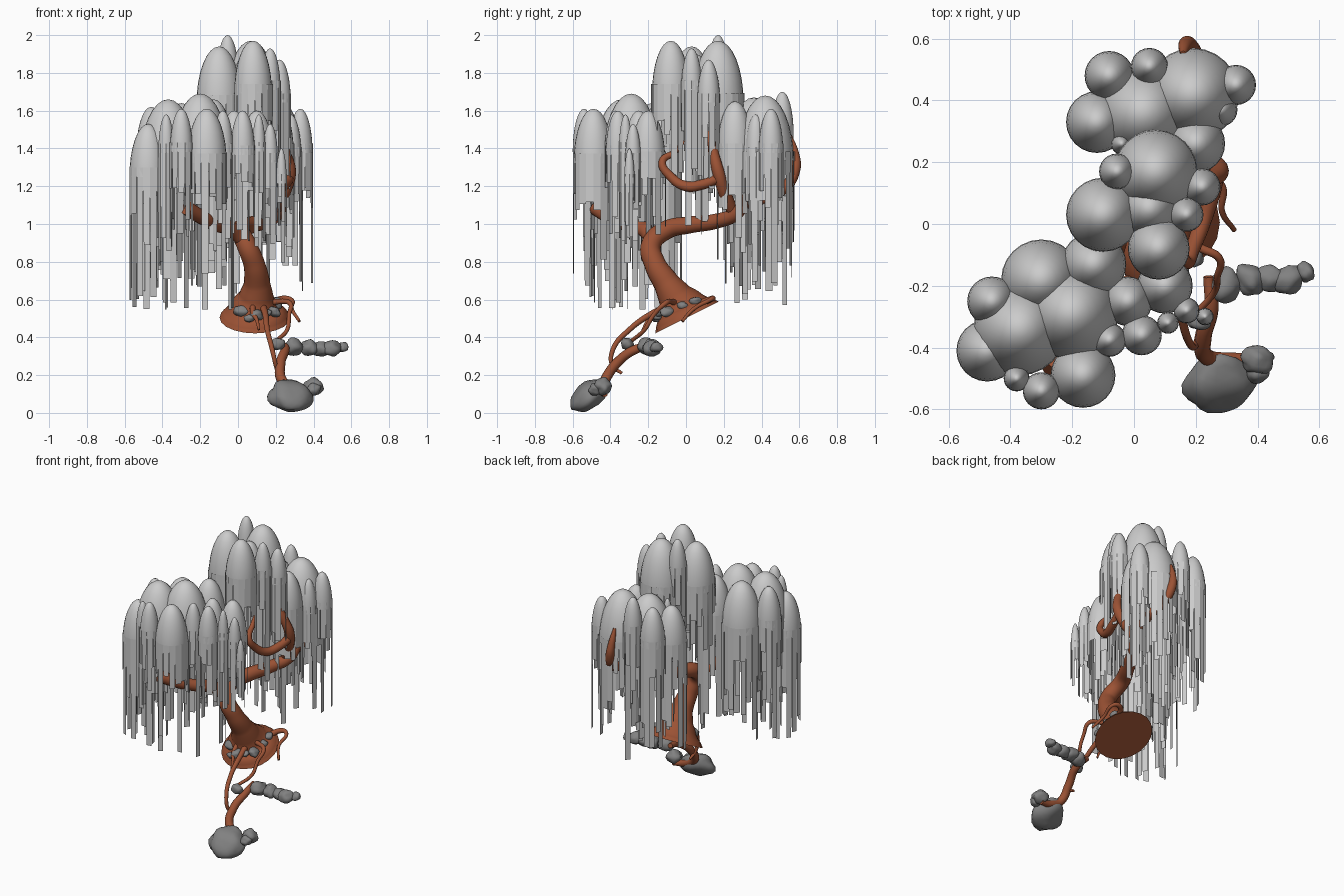
import bpy, bmesh, math, random
from mathutils import Vector, Matrix, Euler, noise

random.seed(7)


def material(name, rgb):
    m = bpy.data.materials.new(name)
    m.diffuse_color = (*rgb, 1)
    return m


BARK = material("bark", (0.33, 0.085, 0.035))
STONE = material("stone", (0.22, 0.22, 0.22))


def add_mesh(name, bm, mat=None):
    me = bpy.data.meshes.new(name)
    bm.to_mesh(me)
    bm.free()
    ob = bpy.data.objects.new(name, me)
    bpy.context.collection.objects.link(ob)
    if mat:
        me.materials.append(mat)
    return ob


def tube(name, pts, sides=4):
    """Tapered round limb through (x, y, z, radius) points."""
    cu = bpy.data.curves.new(name, 'CURVE')
    cu.dimensions = '3D'
    cu.bevel_depth = 1
    cu.bevel_resolution = sides
    cu.resolution_u = 8
    cu.use_fill_caps = True
    sp = cu.splines.new('BEZIER')
    sp.bezier_points.add(len(pts) - 1)
    for bp, (x, y, z, r) in zip(sp.bezier_points, pts):
        bp.co = (x, y, z)
        bp.radius = r
        bp.handle_left_type = bp.handle_right_type = 'AUTO'
    cu.materials.append(BARK)
    ob = bpy.data.objects.new(name, cu)
    bpy.context.collection.objects.link(ob)
    return ob


def fronds(name, domes, bottom):
    """Tall leaf domes (x, y, radius, top) with ragged hanging strips."""
    bm = bmesh.new()
    for x, y, r, top in domes:
        h = 0.15 + 1.3 * r
        z0 = top - h
        n = max(8, round(2 * math.pi * r / 0.038))
        # smooth half-ellipsoid cap
        seg, rings = 24, 8
        rows = [[bm.verts.new((x + r * math.cos(t) * math.cos(a), y + r * math.cos(t) * math.sin(a),
                               z0 + h * math.sin(t)))
                 for a in (2 * math.pi * i / seg for i in range(seg))]
                for t in (math.pi / 2 * k / rings for k in range(rings))]
        tip = bm.verts.new((x, y, top))
        for k in range(rings):
            for i in range(seg):
                j = (i + 1) % seg
                if k < rings - 1:
                    f = bm.faces.new((rows[k][i], rows[k][j], rows[k + 1][j], rows[k + 1][i]))
                else:
                    f = bm.faces.new((rows[k][i], rows[k][j], tip))
                f.smooth = True
        # flat strips of random length around the rim
        for i in range(n):
            a, b = 2 * math.pi * i / n, 2 * math.pi * (i + 1) / n
            rr = r * random.uniform(0.99, 1.05)
            z1 = z0 - (z0 - bottom) * (0.2 + 0.8 * random.random() ** 1.8)
            p = Vector((x + rr * math.cos(a), y + rr * math.sin(a), 0))
            q = Vector((x + rr * math.cos(b), y + rr * math.sin(b), 0))
            taper = random.uniform(0, 0.12)
            p2, q2 = p.lerp(q, taper), q.lerp(p, taper)
            bm.faces.new([bm.verts.new((v.x, v.y, z)) for v, z in
                          ((p, z0 + 0.05), (p2, z1), (q2, z1), (q, z0 + 0.05))])
    add_mesh(name, bm)


def rock(name, loc, size, rot=(0, 0, 0)):
    bm = bmesh.new()
    bmesh.ops.create_icosphere(bm, subdivisions=3, radius=1)
    seed = Vector((random.random() * 50, random.random() * 50, 0))
    for v in bm.verts:
        v.co *= 1 + 0.25 * noise.noise(v.co * 1.3 + seed)
    for f in bm.faces:
        f.smooth = True
    bm.transform(Matrix.LocRotScale(Vector(loc), Euler(rot), Vector(size)))
    add_mesh(name, bm, STONE)


# trunk with flared foot, bending into the back limb
tube("trunk", [(.09, .005, .505, .188), (.09, -.005, .525, .172), (.09, -.025, .565, .128),
               (.097, -.06, .62, .092), (.1, -.105, .69, .069), (.085, -.165, .79, .057),
               (.045, -.185, .89, .053), (.015, -.11, .965, .05), (.07, .02, .995, .045),
               (.14, .16, 1.015, .04), (.21, .27, 1.06, .036), (.235, .32, 1.14, .03)], 8)
# branches
tube("front_branch", [(.04, -.17, .9, .04), (-.03, -.22, .97, .04), (-.12, -.32, 1.0, .038),
                      (-.2, -.41, 1.04, .038), (-.27, -.48, 1.085, .038)], 6)
tube("side_branch", [(.19, .25, 1.06, .03), (.25, .2, 1.18, .034), (.275, .17, 1.28, .032),
                     (.25, .145, 1.38, .027), (.21, .125, 1.49, .014)], 6)
tube("hooked_branch", [(.27, .17, 1.24, .026), (.25, .09, 1.21, .027), (.22, .0, 1.2, .027),
                       (.19, -.08, 1.25, .024), (.17, -.125, 1.33, .02), (.15, -.06, 1.38, .016),
                       (.14, -.01, 1.44, .008)], 6)
tube("back_branch", [(.2, .27, 1.07, .03), (.23, .4, 1.13, .03), (.2, .53, 1.2, .03),
                     (.175, .58, 1.3, .028), (.165, .575, 1.38, .022), (.16, .55, 1.47, .01)], 6)
# hanging roots
tube("main_root", [(.24, -.17, .36, .016), (.25, -.27, .335, .024), (.225, -.37, .26, .026),
                   (.235, -.43, .17, .027), (.31, -.44, .12, .025), (.4, -.43, .1, .016)])
tube("long_root", [(.13, -.08, .57, .02), (.145, -.19, .52, .016), (.155, -.3, .44, .014),
                   (.18, -.385, .34, .013), (.2, -.39, .25, .011), (.21, -.34, .21, .008)])
tube("loop_root", [(.14, -.04, .57, .02), (.22, -.08, .59, .014), (.275, -.11, .58, .013),
                   (.27, -.17, .52, .011), (.26, -.22, .44, .011), (.2, -.29, .38, .01)])
tube("back_root", [(.17, .05, .57, .02), (.24, .14, .605, .016), (.28, .13, .6, .012),
                   (.285, .04, .55, .01), (.325, -.02, .485, .008)])
tube("short_root", [(.08, -.1, .58, .018), (.08, -.16, .53, .014), (.1, -.2, .49, .01),
                    (.11, -.23, .44, .006)])

# rocks: foot boulder, side chain, pebbles on the flare
rock("foot_rock", (.28, -.515, .09), (.115, .115, .065), (.72, 0, .25))
rock("foot_rock_small", (.4, -.44, .14), (.055, .045, .045))
rock("foot_rock_chip", (.4, -.48, .125), (.036, .036, .032))
for i, (x, y, z, s) in enumerate([(.21, -.31, .365, .038), (.295, -.2, .35, .054), (.375, -.18, .345, .05),
                                  (.44, -.175, .34, .046), (.5, -.18, .34, .048), (.555, -.155, .348, .032)]):
    rock(f"chain_rock_{i}", (x, y, z), (s * 1.1, s * .9, s * .85), (0, 0, i))
for i, (x, y, z, s) in enumerate([(.02, -.1, .54, .046), (.1, -.15, .52, .042), (.19, -.1, .535, .042),
                                  (.06, -.16, .5, .03), (.2, -.02, .565, .036), (.2, .05, .59, .034),
                                  (.15, -.14, .53, .03)]):
    rock(f"pebble_{i}", (x, y, z), (s, s * .8, s * .65), (.4, 0, i))

# weeping canopy
fronds("front_canopy", [
    (-.3, -.18, .13, 1.64), (-.37, -.34, .15, 1.66), (-.46, -.25, .08, 1.62), (-.475, -.41, .1, 1.53),
    (-.38, -.5, .042, 1.58), (-.3, -.54, .06, 1.61), (-.165, -.49, .105, 1.61), (-.2, -.29, .15, 1.69),
    (-.13, -.13, .105, 1.66), (-.08, -.375, .055, 1.6)], .53)
fronds("front_canopy_small", [
    (.025, -.36, .065, 1.6), (.11, -.32, .035, 1.58), (.17, -.28, .042, 1.53), (-.02, -.25, .08, 1.6),
    (.1, -.2, .09, 1.6), (.23, -.3, .028, 1.4)], .88)
fronds("top_canopy", [
    (.07, .17, .135, 1.97), (-.1, .03, .12, 1.94), (-.055, .17, .058, 2.0), (.08, -.08, .1, 1.97),
    (.05, .05, .1, 1.9)], 1.1)
fronds("side_canopy", [(.22, .12, .06, 1.87), (.17, .03, .055, 1.93)], .76)
fronds("back_canopy", [
    (.19, .42, .15, 1.68), (.03, .36, .155, 1.67), (-.12, .33, .1, 1.62), (-.08, .48, .08, 1.65),
    (.05, .51, .06, 1.7), (.33, .45, .065, 1.61), (.28, .37, .055, 1.58), (.2, .26, .095, 1.65),
    (-.04, .26, .035, 1.62)], .56)
